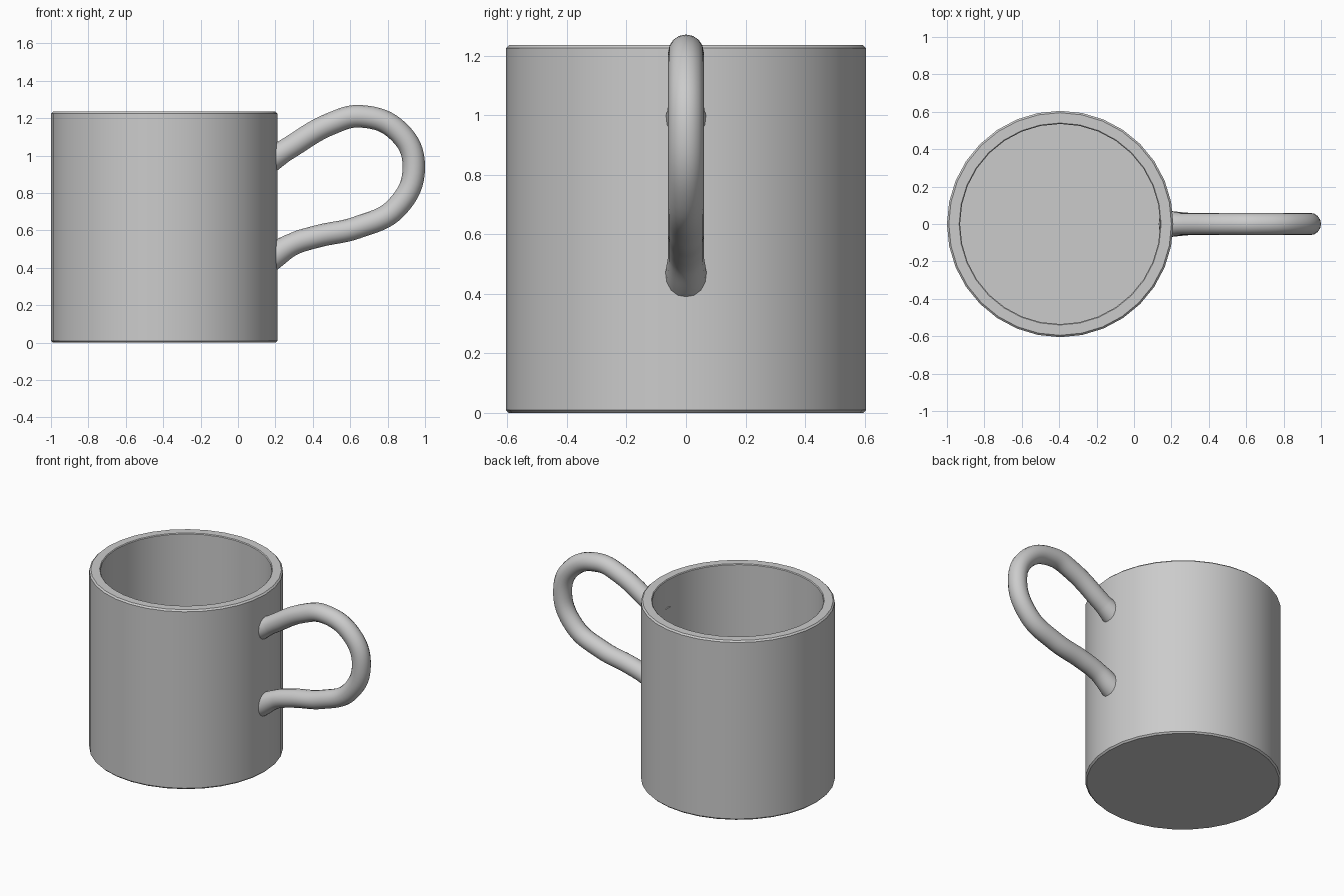
import bpy, bmesh, math
from mathutils import Vector

old = bpy.data.objects.get("Cube")
if old:
    bpy.data.objects.remove(old, do_unlink=True)

# One plain grey for the whole mug
grey = bpy.data.materials.new("grey_ceramic")
grey.use_nodes = True
colour = (0.6, 0.6, 0.6, 1)
grey.diffuse_color = colour
grey.node_tree.nodes["Principled BSDF"].inputs["Base Color"].default_value = colour

CENTRE_X = -0.395
RADIUS, INNER, HEIGHT, FLOOR = 0.605, 0.535, 1.235, 0.07
EDGE = 0.01
SIDES = 32


def finish(obj, angle):
    obj.data.materials.clear()
    obj.data.materials.append(grey)
    bpy.ops.object.select_all(action="DESELECT")
    obj.select_set(True)
    bpy.context.view_layer.objects.active = obj
    bpy.ops.object.shade_smooth_by_angle(angle=math.radians(angle))


# Cup: lathed wall with softened rim and foot
profile = [(0, 0), (RADIUS - EDGE, 0), (RADIUS, EDGE),
           (RADIUS, HEIGHT - EDGE), (RADIUS - EDGE, HEIGHT),
           (INNER + EDGE / 2, HEIGHT), (INNER, HEIGHT - EDGE / 2),
           (INNER, FLOOR), (0, FLOOR)]
bm = bmesh.new()
verts = [bm.verts.new((r, 0, z)) for r, z in profile]
edges = [bm.edges.new(pair) for pair in zip(verts, verts[1:])]
bmesh.ops.spin(bm, geom=verts + edges, axis=(0, 0, 1), cent=(0, 0, 0),
               angle=math.tau, steps=SIDES)
bmesh.ops.remove_doubles(bm, verts=bm.verts, dist=0.0005)
bmesh.ops.recalc_face_normals(bm, faces=bm.faces)
mesh = bpy.data.meshes.new("cup")
bm.to_mesh(mesh)
bm.free()
cup = bpy.data.objects.new("cup", mesh)
cup.location.x = CENTRE_X
bpy.context.collection.objects.link(cup)
finish(cup, 30)

# Handle: round tube along a smooth loop, slightly flared where it meets the cup
path = [(0.17, 0.98, 1.2), (0.25, 1.027, 1), (0.50, 1.172, 1),
        (0.66, 1.21, 1), (0.86, 1.127, 1), (0.94, 0.945, 1),
        (0.85, 0.725, 1), (0.64, 0.617, 1), (0.42, 0.567, 1),
        (0.29, 0.525, 1), (0.17, 0.45, 1.2)]
curve = bpy.data.curves.new("handle_path", "CURVE")
curve.dimensions = "3D"
curve.bevel_depth = 0.06
curve.bevel_resolution = 6
curve.resolution_u = 8
curve.use_fill_caps = True
spline = curve.splines.new("BEZIER")
spline.bezier_points.add(len(path) - 1)
for point, (x, z, scale) in zip(spline.bezier_points, path):
    point.co = Vector((x, 0, z))
    point.radius = scale
    point.handle_left_type = point.handle_right_type = "AUTO"
tube = bpy.data.objects.new("handle_path", curve)
bpy.context.collection.objects.link(tube)
bpy.context.view_layer.update()
handle_mesh = bpy.data.meshes.new_from_object(
    tube.evaluated_get(bpy.context.evaluated_depsgraph_get()))
bpy.data.objects.remove(tube, do_unlink=True)
handle_mesh.name = "handle"
handle = bpy.data.objects.new("handle", handle_mesh)
bpy.context.collection.objects.link(handle)
finish(handle, 45)
